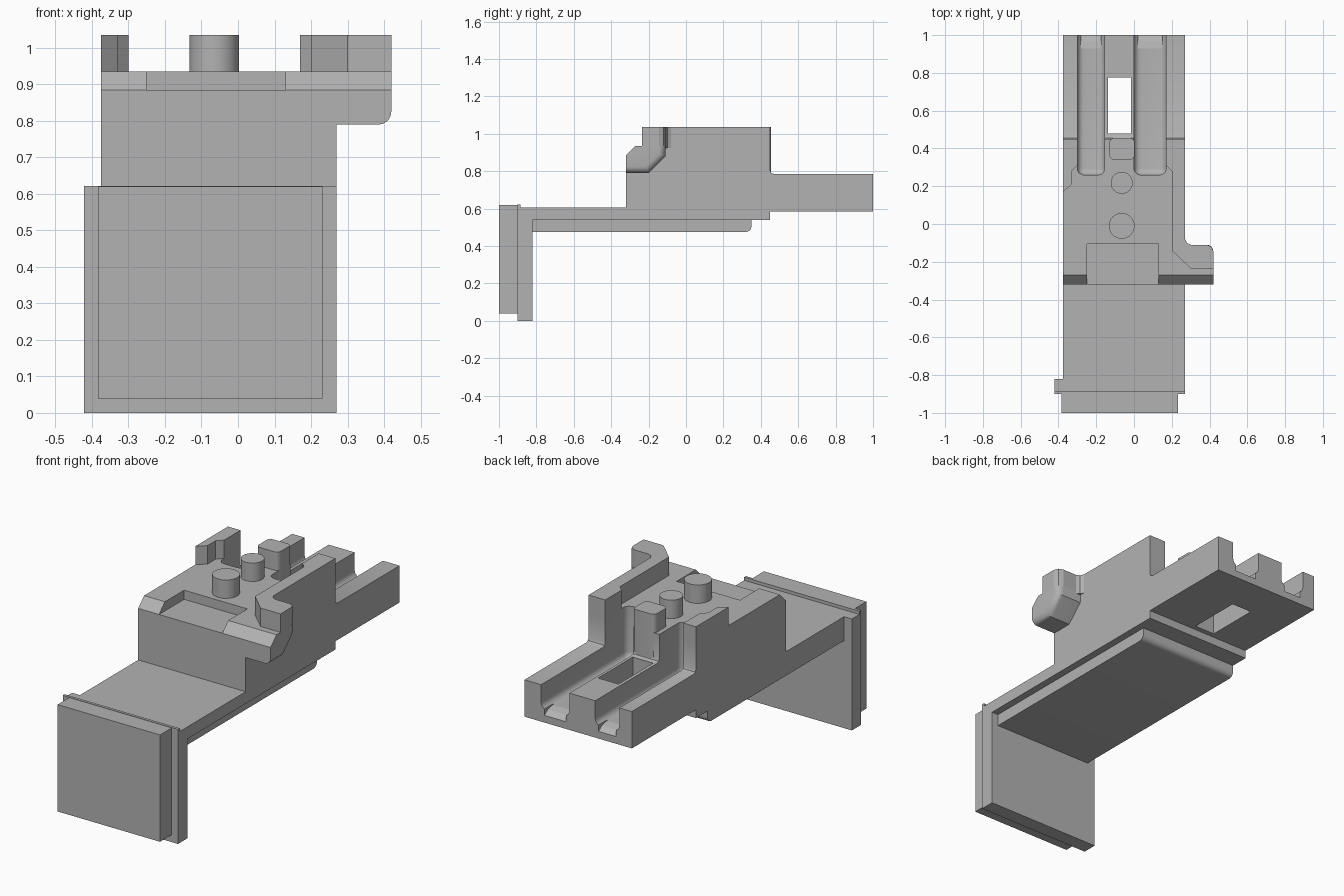
import bpy, bmesh
from mathutils import Vector

cube = bpy.data.objects.get("Cube")
if cube:
    bpy.data.objects.remove(cube, do_unlink=True)

grey = bpy.data.materials.new("plain grey")
grey.use_nodes = True
COLOUR = (0.45, 0.45, 0.45, 1)
grey.diffuse_color = COLOUR
grey.node_tree.nodes["Principled BSDF"].inputs["Base Color"].default_value = COLOUR


def finish(name, bm, smooth=False):
    bmesh.ops.recalc_face_normals(bm, faces=bm.faces)
    mesh = bpy.data.meshes.new(name)
    bm.to_mesh(mesh)
    bm.free()
    mesh.materials.append(grey)
    ob = bpy.data.objects.new(name, mesh)
    bpy.context.collection.objects.link(ob)
    if smooth:
        smooth_edges(ob)
    return ob


def smooth_edges(ob):
    bpy.ops.object.select_all(action="DESELECT")
    ob.select_set(True)
    bpy.context.view_layer.objects.active = ob
    bpy.ops.object.shade_smooth_by_angle(angle=0.6)


def prism(name, outline, axis, lo, hi, bevel=0, pick=None):
    """Extrude an outline along x or z, then round the picked edges."""
    bm = bmesh.new()
    place = (lambda p, h: (h, *p)) if axis == "x" else (lambda p, h: (*p, h))
    face = bm.faces.new([bm.verts.new(place(p, lo)) for p in outline])
    out = bmesh.ops.extrude_face_region(bm, geom=[face])
    step = Vector(place((0, 0), hi - lo))
    for v in out["geom"]:
        if isinstance(v, bmesh.types.BMVert):
            v.co += step
    bmesh.ops.recalc_face_normals(bm, faces=bm.faces)
    if bevel:
        edges = [e for e in bm.edges if pick((e.verts[0].co + e.verts[1].co) / 2, e)]
        bmesh.ops.bevel(bm, geom=edges, offset=bevel, segments=5,
                        profile=0.5, affect="EDGES")
    return finish(name, bm, bevel > 0)


def box(name, x, y, z, bevel=0, pick=lambda mid, e: True):
    outline = [(x[0], y[0]), (x[1], y[0]), (x[1], y[1]), (x[0], y[1])]
    return prism(name, outline, "z", z[0], z[1], bevel, pick)


def upright(mid, e):
    return abs(e.verts[0].co.z - e.verts[1].co.z) > 0.05


def cylinder(name, x, y, r, z0, z1):
    bm = bmesh.new()
    bmesh.ops.create_cone(bm, cap_ends=True, segments=48, radius1=r, radius2=r, depth=z1 - z0)
    bmesh.ops.translate(bm, verts=bm.verts, vec=(x, y, (z0 + z1) / 2))
    return finish(name, bm, True)


def cut(ob, cutter):
    mod = ob.modifiers.new("cut", "BOOLEAN")
    mod.operation = "DIFFERENCE"
    mod.solver = "EXACT"
    mod.object = cutter
    graph = bpy.context.evaluated_depsgraph_get()
    mesh = bpy.data.meshes.new_from_object(ob.evaluated_get(graph))
    ob.modifiers.clear()
    ob.data = mesh
    bpy.data.objects.remove(cutter, do_unlink=True)


LEFT, RIGHT = -0.375, 0.27
DECK, TOP = 0.935, 1.035

# Front panel, backing plate and its thin top ridge
box("front_panel", (-0.383, 0.232), (-1, -0.89), (0.04, 0.62))
box("backing_plate", (-0.422, RIGHT), (-0.9, -0.82), (0, 0.605))
box("plate_ridge", (-0.422, RIGHT), (-0.9, -0.885), (0.6, 0.622))

# Long deck and the rail beneath it
box("deck", (LEFT, RIGHT), (-0.89, -0.3), (0.54, 0.605))
box("under_rail", (LEFT, 0.23), (-0.83, 0.35), (0.475, 0.55), 0.03,
    lambda m, e: m.y > 0.34 and m.z < 0.48)

# Main body with the lower tail
body = prism("body", [
    (-0.32, 0.54), (-0.32, 0.885), (-0.27, DECK), (0.45, DECK), (0.45, 0.805),
    (0.456, 0.791), (0.47, 0.785), (1, 0.785), (1, 0.585), (0.45, 0.585),
    (0.45, 0.54)], "x", LEFT, RIGHT)

# Front pocket, tail grooves with sloped mouths, and through slot
cut(body, box("pocket_cutter", (-0.25, 0.13), (-0.4, -0.105), (0.885, 1.2)))
for a, b in ((-0.30, -0.155), (0.0, 0.17)):
    cut(body, box("groove_cutter", (a, b), (0.26, 1.2), (0.655, 1.2), 0.035))
    cut(body, prism("mouth_cutter", [(0.93, 0.655), (0.97, 0.645), (1.02, 0.61),
                                     (1.02, 0.72), (0.93, 0.72)],
                    "x", a + 0.02, b - 0.02))
cut(body, box("slot_cutter", (-0.137, -0.015), (0.478, 0.775), (0.4, 1.2)))
smooth_edges(body)

# Raised side walls; the right-hand one turns outward into the arm
prism("short_wall", [(LEFT, 0.45), (LEFT, 0.17), (-0.33, 0.21), (-0.33, 0.28),
                     (-0.30, 0.31), (-0.30, 0.45)], "z", DECK - 0.01, TOP)
prism("long_wall", [
    (RIGHT, 0.45), (0.17, 0.45), (0.17, 0.31), (0.2, 0.28), (0.2, -0.14),
    (0.3, -0.235), (0.42, -0.235), (0.42, -0.145), (0.41, -0.12), (0.385, -0.11),
    (0.3, -0.11), (0.28, -0.1), (RIGHT, -0.08)], "z", DECK - 0.01, TOP)

# Side arm under the turned wall
prism("side_arm", [(-0.32, 0.79), (-0.32, 0.885), (-0.27, DECK), (-0.11, DECK),
                   (-0.11, 0.88), (-0.2, 0.79)], "x", 0.2, 0.42, 0.035,
      lambda m, e: m.x > 0.41 and (m.z < 0.8 or (m.y > -0.19 and m.z < 0.93)))

# Two round pegs and a rounded square post
cylinder("front_peg", -0.065, -0.01, 0.068, 0.92, TOP)
cylinder("middle_peg", -0.065, 0.218, 0.058, 0.92, TOP)
box("rear_post", (-0.13, 0.003), (0.34, 0.455), (0.75, TOP), 0.025, upright)
